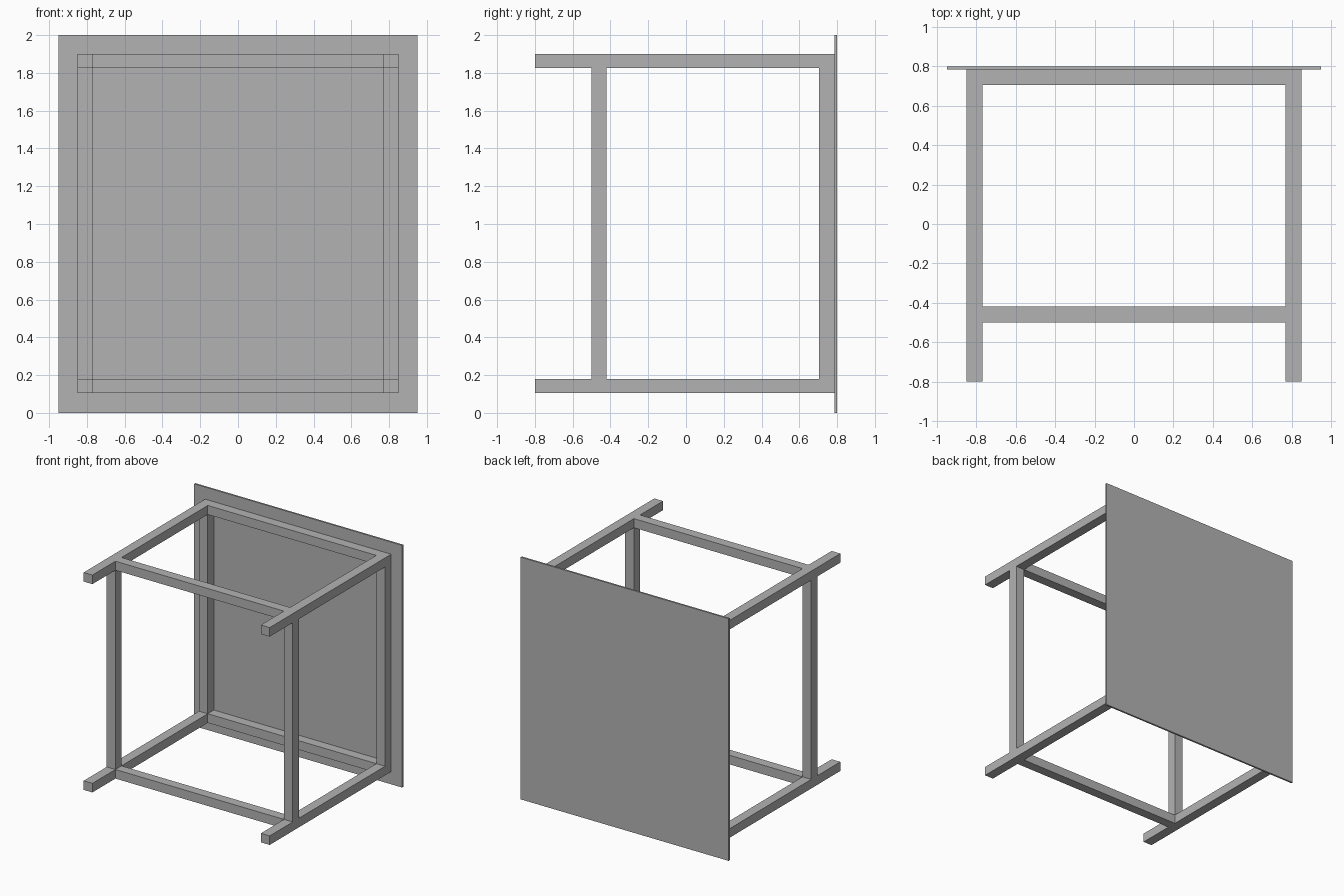
import bpy
import bmesh
from mathutils import Vector

cube = bpy.data.objects.get("Cube")
if cube:
    bpy.data.objects.remove(cube, do_unlink=True)

# One plain grey for the whole table
grey = bpy.data.materials.new("plain_grey")
grey.use_nodes = True
colour = (0.45, 0.45, 0.45, 1)
grey.diffuse_color = colour
grey.node_tree.nodes["Principled BSDF"].inputs["Base Color"].default_value = colour


def box(name, x, y, z):
    """Box spanning the given (low, high) ranges."""
    lo, hi = (Vector(c) for c in zip(x, y, z))
    bm = bmesh.new()
    bmesh.ops.create_cube(bm, size=1)
    bmesh.ops.scale(bm, vec=hi - lo, verts=bm.verts)
    bmesh.ops.translate(bm, vec=(lo + hi) / 2, verts=bm.verts)
    mesh = bpy.data.meshes.new(name)
    bm.to_mesh(mesh)
    bm.free()
    mesh.materials.append(grey)
    obj = bpy.data.objects.new(name, mesh)
    bpy.context.collection.objects.link(obj)


INNER, OUTER = 0.77, 0.85
PANEL_FRONT = 0.785
levels = {"lower": (0.105, 0.18), "upper": (1.825, 1.9)}
sides = {"left": (INNER, OUTER), "right": (-OUTER, -INNER)}
rows = {"front": (-0.5, -0.42), "back": (0.705, PANEL_FRONT)}

# Large thin panel
box("back_panel", (-0.95, 0.95), (PANEL_FRONT, 0.8), (0, 2))

# Long side rails and the cross rails between them
for level, z in levels.items():
    for side, x in sides.items():
        box(f"{level}_{side}_rail", x, (-0.8, PANEL_FRONT), z)
    for row, y in rows.items():
        box(f"{level}_{row}_cross_rail", (-INNER, INNER), y, z)

# Posts joining the lower and upper rails
for side, x in sides.items():
    for row, y in rows.items():
        box(f"{row}_{side}_post", x, y, (levels["lower"][1], levels["upper"][0]))
